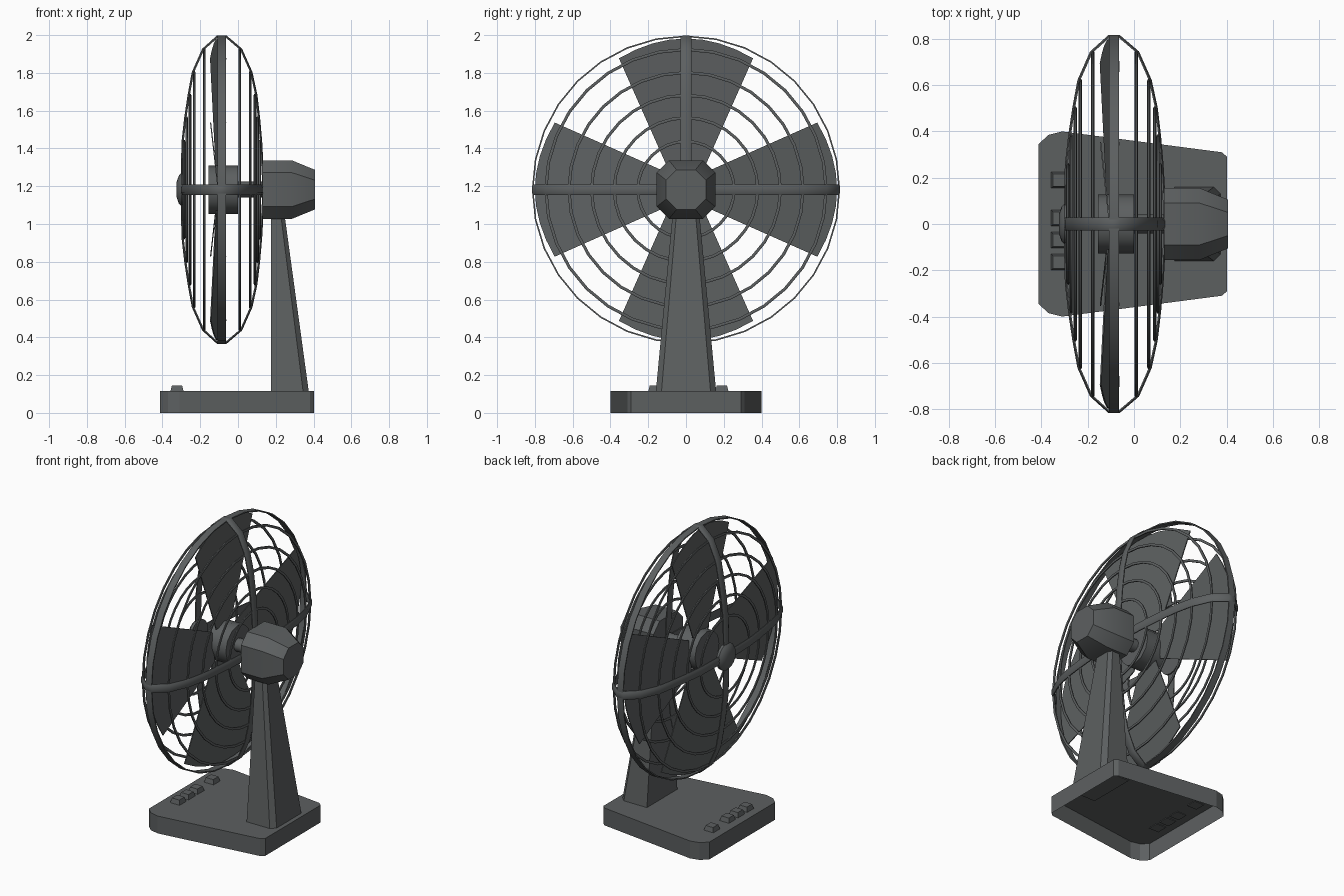
import bpy, bmesh, math

if "Cube" in bpy.data.objects:
    bpy.data.objects.remove(bpy.data.objects["Cube"])

ZC = 1.182          # height of the fan axis (runs along x)
mat = bpy.data.materials.new("dark_grey")
mat.diffuse_color = (0.108, 0.116, 0.118, 1)
mat.use_nodes = True
mat.node_tree.nodes["Principled BSDF"].inputs["Base Color"].default_value = mat.diffuse_color


def make(name, verts, faces, smooth=None):
    me = bpy.data.meshes.new(name)
    me.from_pydata(verts, [], faces)
    bm = bmesh.new()
    bm.from_mesh(me)
    bmesh.ops.recalc_face_normals(bm, faces=bm.faces)
    bm.to_mesh(me)
    bm.free()
    me.materials.append(mat)
    ob = bpy.data.objects.new(name, me)
    bpy.context.collection.objects.link(ob)
    if smooth:
        bpy.ops.object.select_all(action='DESELECT')
        ob.select_set(True)
        bpy.context.view_layer.objects.active = ob
        bpy.ops.object.shade_smooth_by_angle(angle=math.radians(smooth))
    return ob


def loft(name, sections, caps=(True, True), loop=False, smooth=None):
    """Skin a list of closed sections that have equal point counts."""
    n, m = len(sections[0]), len(sections)
    verts = [p for s in sections for p in s]
    faces = []
    for i in range(m if loop else m - 1):
        a, b = i * n, (i + 1) % m * n
        faces += [(a + j, a + (j + 1) % n, b + (j + 1) % n, b + j) for j in range(n)]
    if not loop:
        if caps[0]:
            faces.append(tuple(range(n)))
        if caps[1]:
            faces.append(tuple(range((m - 1) * n, m * n)))
    return make(name, verts, faces, smooth)


def lathe(name, profile, n=16, closed=False, smooth=35):
    """Turn an (x, radius) profile about the fan axis."""
    secs = [[(x, r * math.sin(2 * math.pi * k / n), ZC + r * math.cos(2 * math.pi * k / n))
             for k in range(n)] for x, r in profile]
    return loft(name, secs, loop=closed, smooth=smooth)


def octagon(x, h, c):
    pts = [(h, h - c), (h - c, h), (c - h, h), (-h, h - c),
           (-h, c - h), (c - h, -h), (h - c, -h), (h, c - h)]
    return [(x, y, ZC + z) for y, z in pts]


def mirrored(half, z):
    """Close a half outline (x, y) across y = 0."""
    return [(x, y, z) for x, y in half] + [(x, -y, z) for x, y in reversed(half)]


# base: tapered shell, open underneath
base_half = [(-0.413, 0.345), (-0.37, 0.385), (-0.31, 0.4), (0.38, 0.31), (0.403, 0.29)]
loft("base", [mirrored(base_half, 0), mirrored(base_half, 0.115)], caps=(False, True))

# control buttons
for i, y in enumerate((0.19, 0.025, -0.07, -0.165)):
    secs = []
    for z, h in ((0.11, 0.036), (0.145, 0.027)):
        secs.append([(-0.323 + sx * h, y + sy * h, z)
                     for sx, sy in ((-1, -1), (1, -1), (1, 1), (-1, 1))])
    loft(f"button_{i + 1}", secs)

# stand
loft("stand", [mirrored([(0.175, 0.16), (0.345, 0.16), (0.375, 0.13)], 0.11),
               mirrored([(0.175, 0.07), (0.225, 0.07), (0.245, 0.05)], 1.06)])

# motor housing, shaft, blade hub and front cap
loft("motor_housing", [octagon(0.13, 0.155, 0.065), octagon(0.285, 0.155, 0.065),
                       octagon(0.407, 0.105, 0.055)], smooth=30)
lathe("shaft", [(-0.02, 0.042), (0.14, 0.042)], 12)
lathe("blade_hub", [(-0.155, 0.128), (0.0, 0.128)], 12)
lathe("front_cap", [(-0.325, 0.04), (-0.313, 0.075), (-0.3, 0.088), (-0.283, 0.088)])

# four pitched blades
for k in range(4):
    a = k * math.pi / 2
    s, c = math.sin(a), math.cos(a)
    outline = [(-0.095, 0.11)]
    for j in range(9):
        t = -0.355 + 0.71 * j / 8
        outline.append((t, 0.80 - 0.105 * (t / 0.355) ** 2))
    outline.append((0.095, 0.11))
    secs = [[(-0.105 - 0.113 * t + d, t * c + r * s, ZC + r * c - t * s) for t, r in outline]
            for d in (-0.003, 0.003)]
    loft(f"blade_{k + 1}", secs)

# cage: concentric wire rings on the front and back
rings = [(0.742, -0.178, 0.01), (0.62, -0.232, 0.064), (0.5, -0.254, 0.09),
         (0.38, -0.272, 0.104), (0.255, -0.286, 0.115)]
for i, (r, xf, xb) in enumerate(rings):
    for side, x in (("front", xf), ("back", xb)):
        prof = [(x + 0.007 * math.cos(j * math.pi / 3), r + 0.009 * math.sin(j * math.pi / 3))
                for j in range(6)]
        lathe(f"{side}_ring_{i + 1}", prof, 32, closed=True, smooth=60)

# outer rim band
lathe("outer_rim", [(-0.108, 0.808), (-0.108, 0.816), (-0.064, 0.816), (-0.064, 0.808)],
      32, closed=True)

# cage ribs: flat curved strips from the front cap round to the motor
path = ([(-0.298, 0.0)] + [(xf - 0.006, r) for r, xf, xb in reversed(rings)]
        + [(-0.108, 0.81), (-0.064, 0.81)]
        + [(xb + 0.006, r) for r, xf, xb in rings] + [(0.135, 0.0)])
for k in range(4):
    a = k * math.pi / 2
    s, c = math.sin(a), math.cos(a)
    secs = []
    for i, (x, r) in enumerate(path):
        x0, r0 = path[max(i - 1, 0)]
        x1, r1 = path[min(i + 1, len(path) - 1)]
        L = math.hypot(x1 - x0, r1 - r0)
        nx, nr = -(r1 - r0) / L, (x1 - x0) / L      # outward normal
        sec = []
        for t, d in ((-0.028, -0.005), (-0.028, 0.001), (-0.014, 0.007),
                     (0.014, 0.007), (0.028, 0.001), (0.028, -0.005)):
            rr = r + nr * d
            sec.append((x + nx * d, rr * s + t * c, ZC + rr * c - t * s))
        secs.append(sec)
    loft(f"cage_rib_{k + 1}", secs, smooth=40)
